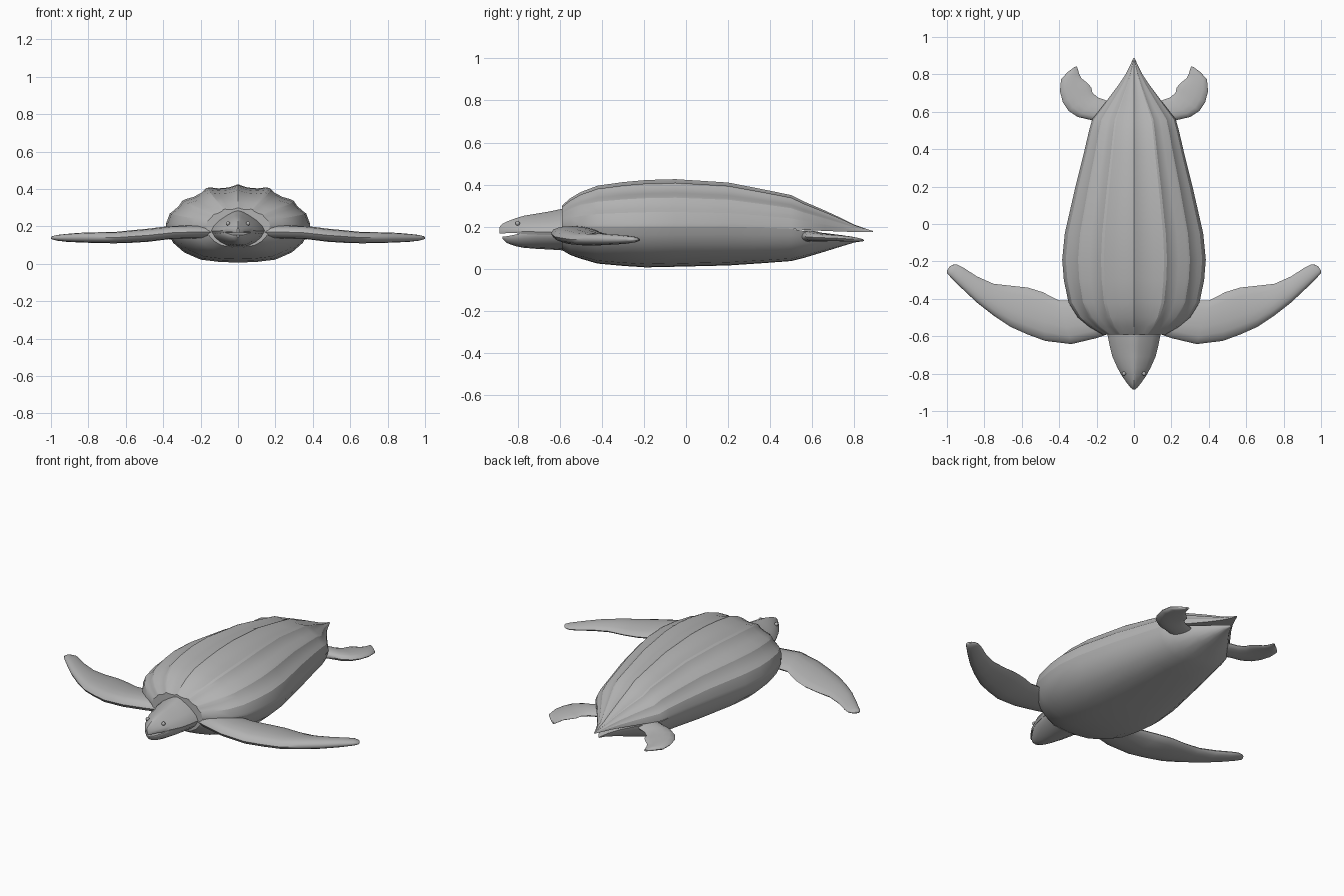
import bpy, bmesh, math

skin = bpy.data.materials.new("grey skin")
skin.diffuse_color = (0.45, 0.45, 0.45, 1)


def finish(name, bm, angle=30):
    bmesh.ops.remove_doubles(bm, verts=bm.verts, dist=0.0002)
    bmesh.ops.recalc_face_normals(bm, faces=bm.faces)
    me = bpy.data.meshes.new(name)
    bm.to_mesh(me)
    bm.free()
    ob = bpy.data.objects.new(name, me)
    bpy.context.collection.objects.link(ob)
    me.materials.append(skin)
    bpy.ops.object.select_all(action='DESELECT')
    ob.select_set(True)
    bpy.context.view_layer.objects.active = ob
    bpy.ops.object.shade_smooth_by_angle(angle=math.radians(angle))
    return ob


def loft(name, rings, angle=30):
    """Skin closed rings of equal length and cap both ends."""
    bm = bmesh.new()
    vs = [[bm.verts.new(p) for p in r] for r in rings]
    n = len(vs[0])
    for a, b in zip(vs, vs[1:]):
        for i in range(n):
            bm.faces.new((a[i], a[(i + 1) % n], b[(i + 1) % n], b[i]))
    bm.faces.new(vs[0])
    bm.faces.new(vs[-1][::-1])
    return finish(name, bm, angle)


def half_rings(stations, section):
    """Stations (y, half width, rim z, crown z) scale a half section, mirrored in x."""
    full = section + [(-x, t) for x, t in section[::-1] if x > 0]
    return [[(x * w, y, rim + t * (crown - rim)) for x, t in full]
            for y, w, rim, crown in stations]


# Carapace with lengthwise ridges
ridged = [(0, 1), (.05, .965), (.14, .92), (.28, .90), (.42, .925), (.46, .90), (.51, .81),
          (.62, .71), (.74, .65), (.78, .61), (.82, .50), (.89, .39), (.95, .31), (1, .08), (1, 0)]
loft("carapace", half_rings([
    (-.59, .17, .20, .30), (-.55, .24, .20, .335), (-.50, .30, .20, .365), (-.42, .35, .20, .395),
    (-.30, .375, .20, .412), (-.19, .384, .20, .422), (-.05, .37, .20, .426), (.20, .313, .20, .41),
    (.38, .268, .195, .375), (.50, .24, .19, .35), (.56, .223, .185, .32), (.66, .145, .18, .277),
    (.74, .085, .177, .24), (.80, .045, .175, .21), (.85, .02, .174, .192), (.888, .003, .175, .18)],
    ridged), 22)

# Belly, ending in a short tail under the carapace tip
keel = [(0, 1), (.25, .985), (.52, .92), (.75, .72), (.90, .46), (.97, .2), (1, 0)]
loft("belly", half_rings([
    (-.59, .17, .20, .09), (-.55, .24, .20, .066), (-.50, .30, .20, .048), (-.42, .35, .20, .025),
    (-.30, .375, .20, .014), (-.19, .384, .20, .007), (-.05, .37, .20, .01), (.20, .313, .20, .016),
    (.38, .268, .195, .028), (.50, .24, .19, .037), (.56, .22, .18, .052), (.66, .135, .17, .082),
    (.74, .07, .16, .107), (.80, .03, .15, .125), (.845, .004, .138, .132)], keel), 25)

# Head with a beak, and a lower jaw
dome = [(0, 1), (.2, .93), (.45, .77), (.7, .58), (.9, .36), (1, .14), (.94, 0)]
loft("head", half_rings([
    (-.50, .16, .15, .29), (-.59, .142, .16, .285), (-.65, .13, .16, .272), (-.71, .115, .162, .262),
    (-.77, .088, .165, .252), (-.81, .066, .17, .24), (-.85, .038, .17, .225), (-.875, .018, .167, .212),
    (-.886, .006, .168, .198)], dome), 40)
cup = [(0, 1), (.35, .93), (.65, .7), (.88, .4), (.96, .1), (.94, 0)]
loft("lower_jaw", half_rings([
    (-.50, .16, .17, .085), (-.59, .142, .18, .088), (-.65, .13, .18, .092), (-.71, .114, .18, .095),
    (-.77, .086, .172, .10), (-.81, .062, .163, .108), (-.85, .034, .155, .122),
    (-.872, .008, .153, .142)], cup), 40)


def flipper(name, side, stations):
    """Stations: leading edge x, y, trailing edge x, y, centre z, thickness."""
    rings = []
    for lx, ly, tx, ty, z, th in stations:
        ring = []
        for k in range(14):
            a = 2 * math.pi * k / 14
            u = .5 - .5 * math.cos(a)
            h = math.sin(a) * th / 2 * (1.15 - .5 * u)
            ring.append((side * (lx + (tx - lx) * u), ly + (ty - ly) * u, z + h))
        rings.append(ring)
    loft(name, rings, 50)


for side, tag in ((-1, "left"), (1, "right")):
    flipper("front_flipper_" + tag, side, [
        (.10, -.575, .20, -.40, .17, .07), (.20, -.61, .30, -.41, .17, .075),
        (.335, -.642, .40, -.41, .168, .075), (.475, -.625, .487, -.365, .153, .075),
        (.57, -.59, .567, -.34, .146, .072), (.66, -.55, .66, -.33, .14, .065),
        (.75, -.49, .75, -.32, .14, .062), (.84, -.42, .84, -.28, .14, .056),
        (.925, -.34, .91, -.235, .139, .045), (.98, -.285, .945, -.217, .139, .033),
        (1.0, -.262, .97, -.218, .139, .02), (.998, -.245, .985, -.227, .139, .008)])

    flipper("hind_flipper_" + tag, side, [
        (.17, .53, .09, .64, .155, .06), (.23, .556, .155, .663, .155, .055),
        (.30, .572, .19, .675, .152, .048), (.35, .605, .222, .70, .15, .042),
        (.38, .65, .228, .73, .148, .036), (.396, .71, .253, .757, .146, .032),
        (.39, .775, .28, .778, .142, .028), (.353, .813, .292, .80, .139, .022),
        (.32, .838, .305, .843, .136, .012)])

    # Eye bead on the side of the head
    bm = bmesh.new()
    bmesh.ops.create_uvsphere(bm, u_segments=12, v_segments=8, radius=.011)
    bmesh.ops.translate(bm, verts=bm.verts, vec=(side * .054, -.80, .216))
    finish("eye_" + tag, bm)
